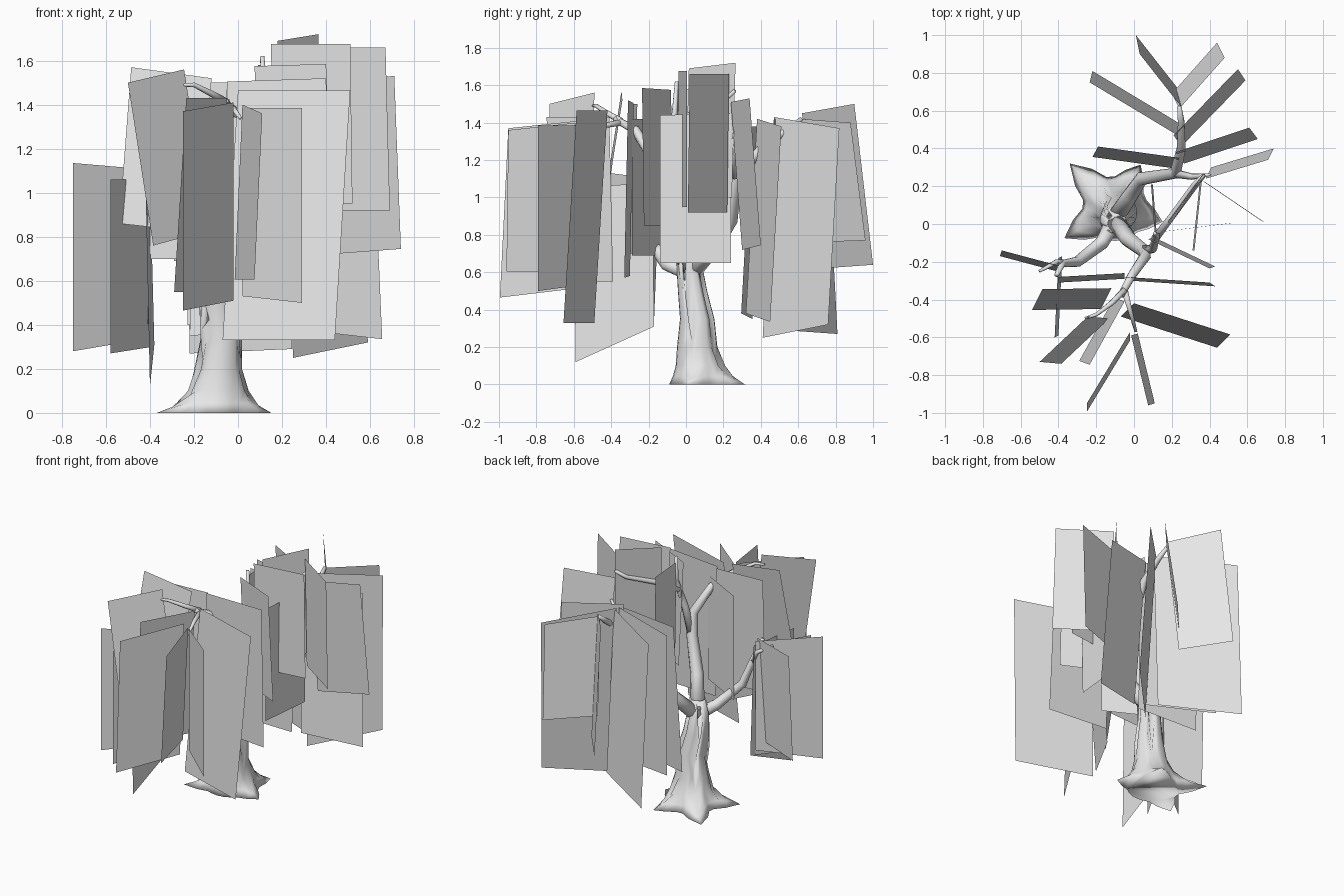
import bpy, bmesh, math
from mathutils import Vector

default_cube = bpy.data.objects.get("Cube")
if default_cube:
    bpy.data.objects.remove(default_cube, do_unlink=True)

GREY = (0.8, 0.8, 0.8, 1)
grey = bpy.data.materials.new("plain light grey")
grey.use_nodes = True
grey.diffuse_color = GREY
grey.node_tree.nodes["Principled BSDF"].inputs["Base Color"].default_value = GREY


def add_object(name, bm, smooth=False):
    mesh = bpy.data.meshes.new(name)
    for face in bm.faces:
        face.smooth = smooth
    bm.to_mesh(mesh)
    bm.free()
    mesh.materials.append(grey)
    obj = bpy.data.objects.new(name, mesh)
    bpy.context.collection.objects.link(obj)
    return obj


def bridge_rings(bm, rings):
    for low, high in zip(rings, rings[1:]):
        count = len(low)
        for i in range(count):
            j = (i + 1) % count
            bm.faces.new((low[i], low[j], high[j], high[i]))
    bm.faces.new(list(reversed(rings[0])))
    bm.faces.new(rings[-1])


def branch(name, points, start, end, sides=8):
    """Tapered tube that follows a path of points."""
    bm = bmesh.new()
    path = [Vector(p) for p in points]
    last = len(path) - 1
    rings = []
    for i, point in enumerate(path):
        along = (path[min(i + 1, last)] - path[max(i - 1, 0)]).normalized()
        side = along.cross(Vector((0.3, 1, 0))).normalized()
        up = along.cross(side)
        radius = start + (end - start) * i / last
        ring = []
        for k in range(sides):
            a = math.tau * k / sides
            ring.append(bm.verts.new(point + radius * (side * math.cos(a) + up * math.sin(a))))
        rings.append(ring)
    bridge_rings(bm, rings)
    bmesh.ops.recalc_face_normals(bm, faces=bm.faces)
    return add_object(name, bm, smooth=True)


def frond(name, inner, outer, top, bottom, lean=(0, 0)):
    """Flat hanging card: top edge from inner to outer, bottom edge moved by lean.
    top and bottom hold the heights of the inner and the outer side."""
    bm = bmesh.new()
    shift = Vector(lean)
    low_inner, low_outer = Vector(inner) + shift, Vector(outer) + shift
    corners = [(*inner, top[0]), (*outer, top[1]),
               (*low_outer, bottom[1]), (*low_inner, bottom[0])]
    bm.faces.new([bm.verts.new(c) for c in corners])
    return add_object(name, bm)


# Trunk with pointed roots: angle in degrees and reach of every root
ROOTS = {60: .27, 135: .34, 210: .31, 345: .26}
SIDES = 24
# centre x, centre y, height, radius, share of the root shape
SECTIONS = [(-.1, .08, 0, .17, 1), (-.1, .08, .045, .15, .5), (-.09, .075, .1, .13, .15),
            (-.09, .06, .2, .108, 0), (-.075, .06, .35, .092, 0),
            (-.1, .035, .5, .078, 0), (-.11, .02, .62, .07, 0), (-.09, .0, .7, .05, 0)]
bm = bmesh.new()
rings = []
for x, y, z, radius, share in SECTIONS:
    ring = []
    for k in range(SIDES):
        degrees = round(360 * k / SIDES)
        reach = radius
        for root, length in ROOTS.items():
            gap = abs((degrees - root + 180) % 360 - 180)
            reach += share * (length - radius) * max(0, 1 - gap / 32) ** 1.3
        a = math.radians(degrees)
        drop = .6 if degrees in ROOTS else 1
        ring.append(bm.verts.new((x + reach * math.cos(a), y + reach * math.sin(a), z * drop)))
    rings.append(ring)
bridge_rings(bm, rings)
add_object("trunk", bm, smooth=True)

# Branches
branch("right_branch", [(-.11, .01, .6), (-.17, -.1, .64), (-.3, -.2, .78),
                        (-.38, -.21, .98), (-.41, -.27, 1.1)], .045, .012)
branch("right_twig", [(-.36, -.21, .93), (-.41, -.2, 1.03), (-.5, -.25, 1.08)], .02, .008)
branch("front_branch", [(-.1, .02, .62), (-.03, -.08, .82), (.05, -.14, 1.05),
                        (.06, -.17, 1.2), (-.01, -.27, 1.36), (-.07, -.38, 1.42)], .05, .018)
branch("front_right_twig", [(-.05, -.35, 1.41), (-.12, -.42, 1.45),
                            (-.2, -.48, 1.49), (-.26, -.5, 1.49)], .018, .007)
branch("front_twig", [(-.05, -.35, 1.4), (-.02, -.46, 1.38), (.01, -.57, 1.34)], .018, .008)
branch("upper_branch", [(.05, -.14, 1.05), (.1, -.13, 1.25), (.12, -.06, 1.45),
                        (.11, -.05, 1.62)], .03, .01)
branch("left_branch", [(.11, -.08, 1.38), (.2, .04, 1.45), (.32, .21, 1.52),
                       (.37, .26, 1.57)], .022, .01)
branch("back_branch", [(-.1, .03, .6), (-.02, .15, .74), (.04, .24, .88), (.22, .27, 1.1),
                       (.25, .4, 1.26), (.25, .54, 1.36), (.24, .62, 1.42)], .05, .012)
branch("back_left_twig", [(.2, .27, 1.08), (.31, .25, 1.2), (.4, .26, 1.36)], .025, .008)

# Fronds of the back branch
frond("back_tip_frond", inner=(.25, .62), outer=(.03, .9), top=(1.45, 1.5),
      bottom=(.62, .64), lean=(-.02, .1))
frond("back_tip_left_frond", inner=(.24, .61), outer=(.48, .88), top=(1.42, 1.4),
      bottom=(.76, .77), lean=(-.04, .08))
frond("back_left_frond", inner=(.21, .47), outer=(.55, .82), top=(1.43, 1.37),
      bottom=(.25, .32), lean=(.04, -.06))
frond("back_right_frond", inner=(.23, .47), outer=(-.235, .75), top=(1.42, 1.4),
      bottom=(.29, .27), lean=(.015, .06))
frond("back_inner_left_frond", inner=(.22, .38), outer=(.61, .51), top=(1.42, 1.38),
      bottom=(.38, .335), lean=(.045, -.06))
frond("back_middle_right_frond", inner=(.24, .4), outer=(-.23, .54), top=(1.4, 1.38),
      bottom=(.35, .4))
frond("back_inner_right_frond", inner=(.24, .35), outer=(-.19, .41), top=(1.38, 1.38),
      bottom=(.38, .35), lean=(-.03, -.055))

# Fronds of the left and upper branches
frond("left_front_frond", inner=(.36, .23), outer=(.67, .02), top=(1.66, 1.66),
      bottom=(.92, .92), lean=(.02, -.01))
frond("left_back_frond", inner=(.38, .24), outer=(.71, .34), top=(1.51, 1.53),
      bottom=(.72, .745), lean=(.03, .06))
frond("left_inner_frond", inner=(.36, .24), outer=(.32, -.14), top=(1.45, 1.44),
      bottom=(.65, .65), lean=(-.01, 0))
frond("top_frond", inner=(.18, .015), outer=(.365, .265), top=(1.69, 1.72),
      bottom=(.98, 1), lean=(.01, -.02))
frond("upper_left_frond", inner=(.15, -.04), outer=(.51, .005), top=(1.675, 1.675),
      bottom=(.95, .95), lean=(.01, 0))
frond("upper_front_frond", inner=(.075, -.08), outer=(.4, -.235), top=(1.575, 1.585),
      bottom=(.85, .85), lean=(.03, .01))
frond("upper_back_frond", inner=(.11, -.05), outer=(.09, .21), top=(1.58, 1.58),
      bottom=(.9, .9), lean=(.01, 0))

# Fronds of the right branch
frond("right_front_frond", inner=(-.4, -.2), outer=(-.75, -.45), top=(1.105, 1.135),
      bottom=(.34, .28))
frond("right_back_frond", inner=(-.4, -.22), outer=(-.7, -.14), top=(1.12, 1.1),
      bottom=(.4, .36), lean=(-.01, -.03))
frond("right_inner_frond", inner=(-.4, -.18), outer=(-.42, -.6), top=(1.08, 1.05),
      bottom=(.31, .12), lean=(.02, .01))
frond("right_middle_frond", inner=(-.39, -.21), outer=(-.58, -.555), top=(1.06, 1.06),
      bottom=(.3, .27))

# Fronds of the front branch
frond("front_right_wide_frond", inner=(-.12, -.34), outer=(-.485, -.345), top=(1.52, 1.57),
      bottom=(.82, .86), lean=(-.055, -.11))
frond("front_right_frond", inner=(-.245, -.49), outer=(-.5, -.73), top=(1.56, 1.5),
      bottom=(.83, .76), lean=(.115, -.01))
frond("front_back_right_frond", inner=(-.05, -.26), outer=(-.4, -.28), top=(1.5, 1.5),
      bottom=(.7, .7), lean=(0, -.03))
frond("front_inner_right_frond", inner=(.03, -.29), outer=(-.29, -.12), top=(1.42, 1.42),
      bottom=(.69, .69))
frond("front_inner_left_frond", inner=(-.05, -.28), outer=(.4, -.31), top=(1.505, 1.52),
      bottom=(.58, .57), lean=(.03, -.02))
frond("front_left_wide_frond", inner=(0, -.42), outer=(.51, -.585), top=(1.465, 1.465),
      bottom=(.33, .33), lean=(-.07, -.07))
frond("front_low_right_frond", inner=(-.05, -.41), outer=(-.235, -.745), top=(1.43, 1.43),
      bottom=(.55, .55), lean=(-.055, .02))
frond("front_tip_right_frond", inner=(-.02, -.57), outer=(-.25, -.95), top=(1.41, 1.37),
      bottom=(.51, .465), lean=(0, -.045))
frond("front_tip_frond", inner=(.02, -.58), outer=(.11, -.95), top=(1.4, 1.36),
      bottom=(.605, .605), lean=(-.035, -.01))
frond("front_tip_left_frond", inner=(.02, -.57), outer=(.29, -.79), top=(1.385, 1.385),
      bottom=(.53, .5))
